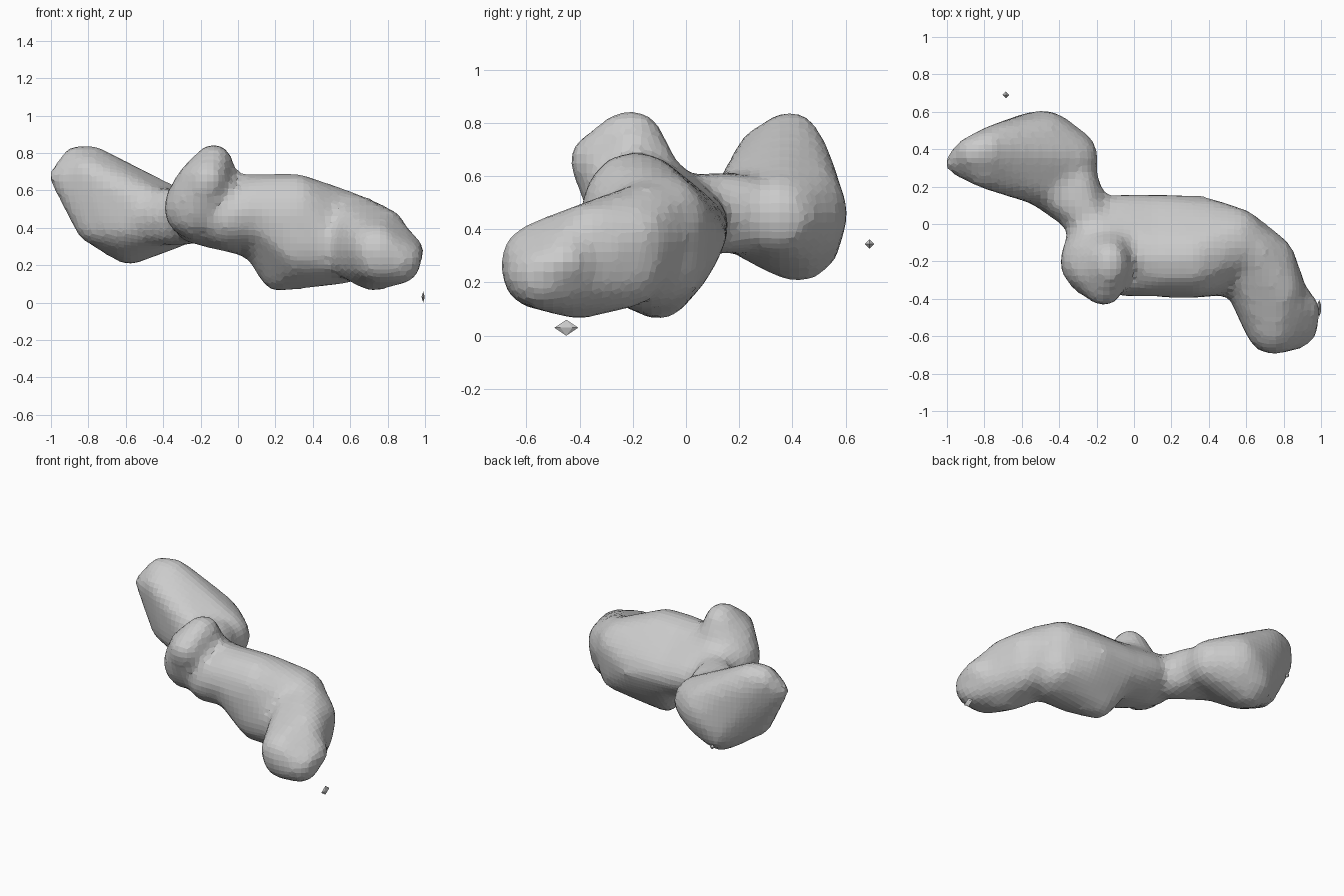
import bpy, bmesh
from mathutils import Matrix

GROW = .014  # makes up for the shrink of the smoothing


def add_hull(bm, blobs):
    """Convex hull around ellipsoids given as x, y, z, rx, ry, rz."""
    part = bmesh.new()
    for x, y, z, rx, ry, rz in blobs:
        m = Matrix.Translation((x, y, z)) @ Matrix.Diagonal((rx + GROW, ry + GROW, rz + GROW, 1))
        bmesh.ops.create_icosphere(part, subdivisions=2, radius=1, matrix=m)
    bmesh.ops.delete(part, geom=part.edges[:] + part.faces[:], context='EDGES_FACES')
    bmesh.ops.convex_hull(part, input=part.verts[:])
    loose = [v for v in part.verts if not v.link_faces]
    bmesh.ops.delete(part, geom=loose, context='VERTS')
    me = bpy.data.meshes.new("hull")
    part.to_mesh(me)
    part.free()
    bm.from_mesh(me)
    bpy.data.meshes.remove(me)


def make_object(name, bm):
    me = bpy.data.meshes.new(name)
    bm.to_mesh(me)
    bm.free()
    ob = bpy.data.objects.new(name, me)
    bpy.context.collection.objects.link(ob)
    return ob


bm = bmesh.new()
# left lobe, with its raised tip
add_hull(bm, [(-.87, .38, .74, .07, .08, .09), (-.78, .40, .75, .07, .09, .08),
              (-.94, .33, .67, .06, .06, .05),
              (-.80, .33, .70, .10, .13, .08), (-.71, .42, .68, .12, .11, .09),
              (-.58, .42, .38, .14, .16, .17), (-.48, .43, .46, .17, .17, .19),
              (-.79, .32, .42, .07, .09, .09), (-.62, .28, .45, .13, .13, .16),
              (-.31, .35, .45, .11, .14, .14), (-.44, .20, .46, .11, .11, .14)])
# neck between lobes
add_hull(bm, [(-.45, .19, .46, .12, .11, .14), (-.29, .23, .46, .09, .09, .13),
              (-.25, .04, .46, .11, .10, .14)])
# shoulder
add_hull(bm, [(-.22, -.09, .48, .14, .17, .16), (.08, -.19, .49, .14, .19, .19),
              (-.08, -.01, .43, .12, .16, .13), (-.06, -.22, .46, .10, .16, .16),
              (.08, -.03, .40, .14, .18, .15)])
# upright bump
add_hull(bm, [(-.13, -.21, .75, .09, .11, .09), (-.22, -.20, .51, .17, .17, .17),
              (-.16, -.34, .66, .09, .09, .09), (-.12, -.12, .58, .11, .1, .1),
              (-.22, -.25, .66, .09, .11, .09)])
# trunk
add_hull(bm, [(.12, -.19, .49, .13, .19, .19), (.12, -.03, .40, .13, .18, .15),
              (.32, -.19, .49, .14, .19, .19), (.36, -.04, .37, .14, .18, .16),
              (.21, -.10, .18, .09, .11, .11), (.56, -.15, .26, .14, .21, .15),
              (.32, -.25, .3, .12, .13, .15), (.36, -.04, .27, .15, .12, .13),
              (.55, -.10, .42, .15, .18, .18)])
# bent end lobe
add_hull(bm, [(.60, -.13, .38, .17, .15, .20), (.72, -.22, .31, .13, .15, .20),
              (.74, -.54, .28, .14, .15, .14), (.76, -.55, .22, .14, .13, .11),
              (.87, -.54, .22, .10, .12, .11), (.78, -.19, .38, .07, .10, .10),
              (.72, -.40, .24, .14, .14, .17), (.79, -.35, .38, .10, .13, .11),
              (.62, -.34, .28, .11, .13, .16)])
# small pointed nub
add_hull(bm, [(.94, -.46, .28, .05, .06, .04), (.85, -.44, .27, .09, .13, .15),
              (.91, -.57, .24, .06, .06, .07)])
body = make_object("lumpy_body", bm)

# fuse the lobes into one softened faceted skin
rm = body.modifiers.new("fuse", 'REMESH')
rm.mode = 'VOXEL'
rm.voxel_size = .037
sm = body.modifiers.new("soften", 'SMOOTH')
sm.factor = .5
sm.iterations = 3


def crumb(name, loc, size, sides):
    b = bmesh.new()
    bmesh.ops.create_uvsphere(b, u_segments=sides, v_segments=2, radius=1,
                              matrix=Matrix.Translation(loc) @ Matrix.Diagonal((*size, 1)))
    make_object(name, b)


# two loose fragments
crumb("loose_crumb_back", (-.685, .69, .345), (.018, .018, .018), 4)
crumb("loose_crumb_front", (.99, -.45, .03), (.01, .045, .03), 6)
